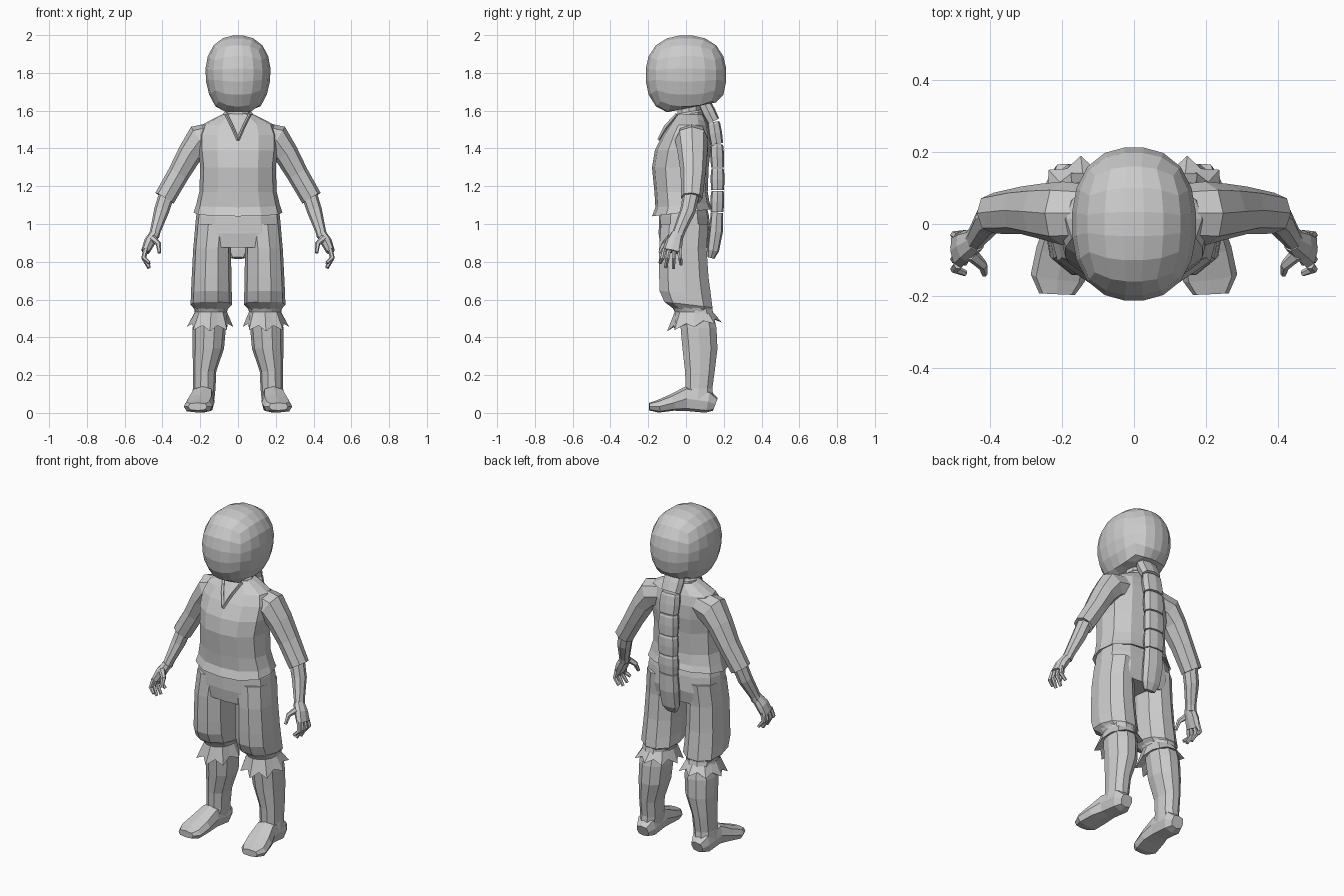
import bpy, bmesh, math
from mathutils import Vector


def finish(name, bm, mirror=False):
    bmesh.ops.recalc_face_normals(bm, faces=bm.faces)
    me = bpy.data.meshes.new(name)
    bm.to_mesh(me)
    bm.free()
    ob = bpy.data.objects.new(name, me)
    bpy.context.collection.objects.link(ob)
    if mirror:
        ob.modifiers.new("Mirror", 'MIRROR')
    return ob


def section(i, n, p):
    # point i of a unit superellipse
    c, s = math.cos(math.tau * i / n), math.sin(math.tau * i / n)
    r = (abs(c) ** p + abs(s) ** p) ** (-1 / p)
    return c * r, s * r


def skin(bm, rings):
    n = len(rings[0])
    for a, b in zip(rings, rings[1:]):
        for i in range(n):
            j = (i + 1) % n
            bm.faces.new((a[i], a[j], b[j], b[i]))
    bm.faces.new(rings[0])
    bm.faces.new(rings[-1])


def stack(name, rings, n=12, p=2.4, mirror=False, pleat=()):
    # level rings: z, centre x, half width, front y, back y, slope of z along y
    bm = bmesh.new()
    loops = []
    for k, (z, cx, rx, y0, y1, slope) in enumerate(rings):
        loop = []
        for i in range(n):
            c, s = section(i, n, p)
            odd = k in pleat and i % 2
            f = 0.8 if odd else 1.0
            dy = s * f * (y1 - y0) / 2
            loop.append(bm.verts.new((cx + c * f * rx, (y0 + y1) / 2 + dy,
                                      z + slope * dy + (0.025 if odd else 0))))
        loops.append(loop)
    skin(bm, loops)
    return finish(name, bm, mirror)


def tube(name, path, n=8, p=2.2, ref=(0, 1, 0), mirror=False):
    # swept sections: x, y, z, half size across, half size along ref
    bm = bmesh.new()
    pts = [Vector(q[:3]) for q in path]
    loops = []
    for k, q in enumerate(path):
        t = (pts[min(k + 1, len(pts) - 1)] - pts[max(k - 1, 0)]).normalized()
        v = Vector(ref)
        v = (v - t * v.dot(t)).normalized()
        u = t.cross(v)
        loop = []
        for i in range(n):
            c, s = section(i, n, p)
            loop.append(bm.verts.new(pts[k] + u * c * q[3] + v * s * q[4]))
        loops.append(loop)
    skin(bm, loops)
    return finish(name, bm, mirror)


# Head: rounded cube, underside cut off on a slant
bm = bmesh.new()
bmesh.ops.create_cube(bm, size=2)
bmesh.ops.subdivide_edges(bm, edges=bm.edges[:], cuts=4, use_grid_fill=True)
for v in bm.verts:
    d = Vector([math.tan(a * math.pi / 4) for a in v.co])
    d /= sum(abs(a) ** 2.35 for a in d) ** (1 / 2.35)
    taper = 1 - 0.1 * max(0, -d.z)
    y = d.y * 0.215
    z = 1.79 + d.z * (0.21 if d.z > 0 else 0.225)
    v.co = (d.x * 0.174 * taper, y, max(z, 1.588 + 0.2 * (y + 0.12)))
finish("head", bm)

# Neck and collar
stack("neck", [(1.52, 0, .07, -.05, .08, 0), (1.66, 0, .065, -.045, .08, 0)], 10, 2)
stack("collar", [(1.55, 0, .085, -.06, .095, 0), (1.585, 0, .078, -.055, .095, .15),
                 (1.595, 0, .068, -.045, .085, .15)], 10, 2)

# Shirt body with flared hem
stack("shirt", [
    (1.08, 0, .20, -.14, .11, .1), (1.06, 0, .235, -.18, .14, .12),
    (1.10, 0, .222, -.162, .125, .08), (1.17, 0, .205, -.167, .115, 0),
    (1.30, 0, .20, -.18, .12, 0), (1.39, 0, .21, -.165, .13, 0),
    (1.47, 0, .21, -.125, .128, 0), (1.525, 0, .19, -.088, .115, 0),
    (1.55, 0, .145, -.07, .105, 0), (1.58, 0, .085, -.05, .09, 0)])
tube("neckline_trim", [(.062, -.05, 1.58, .008, .008), (.03, -.105, 1.515, .008, .012),
                       (0, -.145, 1.445, .008, .008)], 4, 2, mirror=True)

# Sleeves, forearms
tube("sleeve", [(.12, .03, 1.465, .075, .08), (.2, .03, 1.445, .085, .088),
                (.255, .035, 1.372, .066, .078), (.315, .038, 1.265, .058, .066),
                (.389, .03, 1.137, .056, .057), (.386, .03, 1.145, .035, .035)], mirror=True)
tube("forearm", [(.37, .032, 1.18, .042, .044), (.405, .01, 1.07, .04, .041),
                 (.437, -.035, .965, .028, .032), (.445, -.045, .935, .028, .033)], mirror=True)

# Hands
tube("palm", [(.44, -.045, .95, .027, .032), (.468, -.062, .905, .03, .045),
              (.49, -.075, .855, .023, .05)], mirror=True)
for k, (y, tip, low) in enumerate([(-.113, -.137, .795), (-.088, -.108, .77),
                                   (-.062, -.067, .765), (-.037, -.025, .785)]):
    tube("finger_%d" % (k + 1), [(.488, y, .87, .014, .013),
                                 (.499, (y + tip) / 2, .82, .013, .012),
                                 (.47, tip, low, .009, .009)], 6, 2, mirror=True)
tube("thumb", [(.452, -.085, .925, .018, .02), (.421, -.115, .895, .014, .015),
               (.416, -.138, .847, .009, .01)], 6, 2, mirror=True)

# Trousers: hips and legs gathered at the knee
stack("trouser_hips", [(1.09, 0, .21, -.13, .11, 0), (1.04, 0, .222, -.142, .122, 0),
                       (.95, 0, .23, -.145, .13, 0), (.875, 0, .225, -.135, .115, 0)], p=2.8)
stack("trouser_leg", [
    (1.0, .125, .1, -.135, .12, 0), (.87, .137, .1, -.145, .112, 0),
    (.72, .14, .105, -.145, .122, 0), (.635, .141, .108, -.143, .135, -.08),
    (.573, .141, .11, -.118, .143, -.12), (.54, .143, .08, -.06, .13, -.05)], 10, 2.5, True)
stack("knee_ruffle", [
    (.575, .143, .098, -.08, .137, 0), (.535, .143, .085, -.06, .142, 0),
    (.455, .148, .123, -.1, .19, .16), (.485, .148, .083, -.035, .155, .1)],
    16, 2.2, True, pleat=(2,))

# Lower legs and feet
stack("lower_leg", [
    (.56, .145, .082, -.04, .14, 0), (.45, .152, .088, -.032, .165, 0),
    (.34, .157, .083, -.022, .17, 0), (.22, .177, .062, -.008, .155, 0),
    (.13, .179, .06, -.004, .142, 0), (.07, .185, .06, -.03, .15, 0)], 10, 2.2, True)
tube("foot", [(.183, .155, .045, .038, .036), (.184, .115, .06, .06, .06),
              (.187, .0, .075, .06, .065), (.198, -.075, .054, .074, .044),
              (.212, -.15, .034, .076, .033), (.214, -.195, .033, .05, .02)],
     8, 3, (0, 0, 1), True)

# Segmented plait down the back
plait = [(.095, 1.645), (.145, 1.54), (.163, 1.42), (.167, 1.295), (.167, 1.175), (.164, 1.06)]
for k, ((ya, za), (yb, zb)) in enumerate(zip(plait, plait[1:])):
    ym, zm = (ya + yb) / 2, (za + zb) / 2
    tube("plait_segment_%d" % (k + 1), [(0, ya, za, .055, .03), (0, ya + (yb - ya) * .1, za - .012, .06, .035),
                                        (0, ym, zm, .063, .037), (0, yb, zb + .004, .06, .034)], 8, 2.8)
tube("plait_tip", [(0, .164, 1.06, .058, .033), (0, .158, .96, .062, .037),
                   (0, .143, .86, .056, .032), (0, .132, .82, .036, .018)], 8, 2.8)
